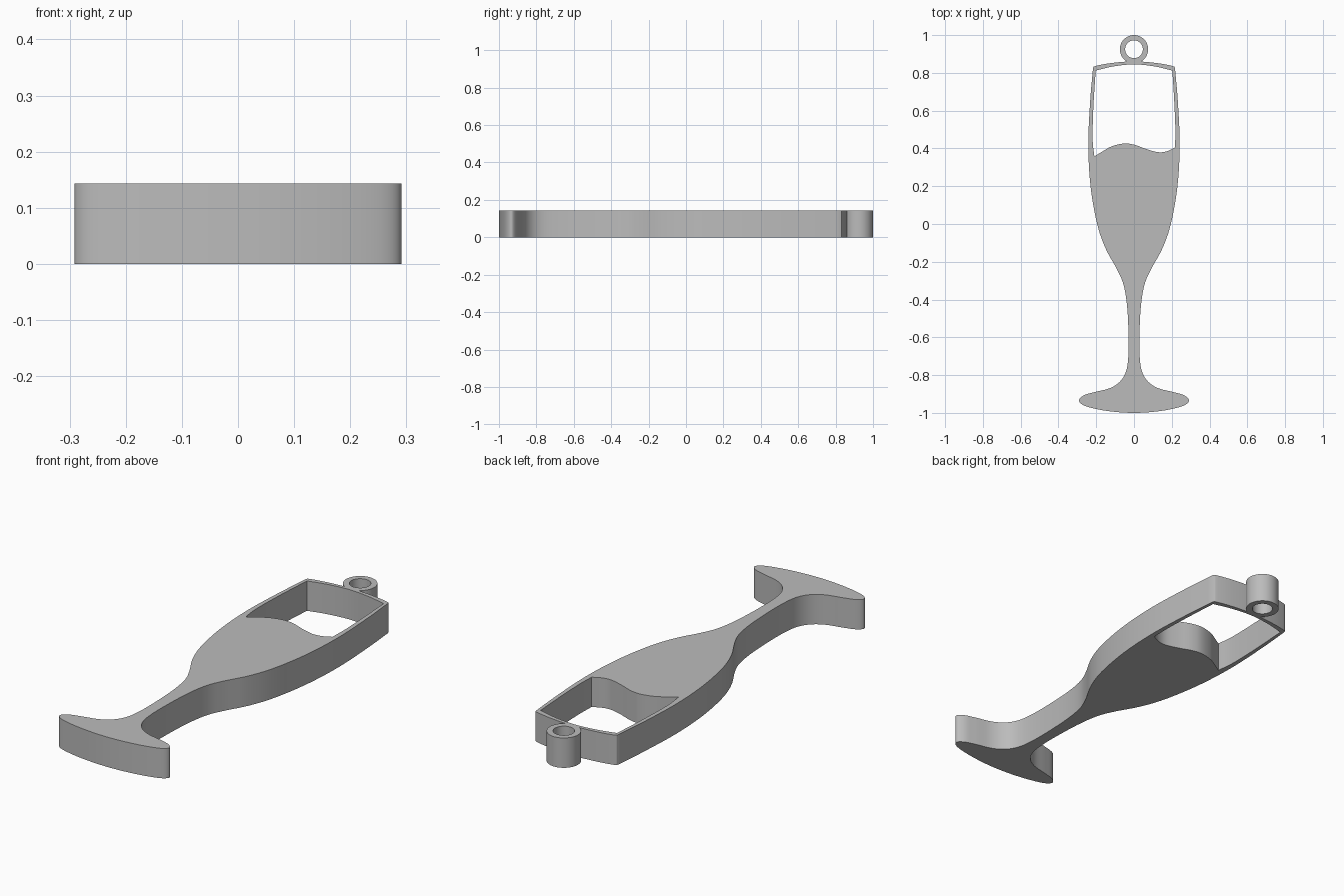
import bpy, bmesh, math
from mathutils import Vector

cube = bpy.data.objects.get("Cube")
if cube:
    bpy.data.objects.remove(cube, do_unlink=True)

HEIGHT = 0.143

grey = bpy.data.materials.new("plain grey")
grey.use_nodes = True
grey.diffuse_color = (0.5, 0.5, 0.5, 1)
grey.node_tree.nodes["Principled BSDF"].inputs["Base Color"].default_value = (0.5, 0.5, 0.5, 1)


def smooth(points, steps=6):
    """Smooth path through the points, without its last point."""
    p = [Vector(q) for q in points]
    p = [2 * p[0] - p[1]] + p + [2 * p[-1] - p[-2]]
    path = []
    for a, b, c, d in zip(p, p[1:], p[2:], p[3:]):
        for i in range(steps):
            t = i / steps
            path.append(0.5 * (2 * b + (c - a) * t + (2 * a - 5 * b + 4 * c - d) * t ** 2
                               + (3 * b - a - 3 * c + d) * t ** 3))
    return path


def circle(x, y, radius, count=48):
    return [(x + radius * math.cos(math.tau * i / count),
             y + radius * math.sin(math.tau * i / count)) for i in range(count)]


def mirrored(points):
    return [(-x, y) for x, y in reversed(points)]


def plate(name, loops):
    """Flat extruded part: first loop is the outline, the others are holes."""
    curve = bpy.data.curves.new(name + " profile", 'CURVE')
    curve.dimensions = '2D'
    curve.fill_mode = 'BOTH'
    curve.extrude = HEIGHT / 2
    for loop in loops:
        spline = curve.splines.new('POLY')
        spline.points.add(len(loop) - 1)
        for point, (x, y) in zip(spline.points, loop):
            point.co = (x, y, 0, 1)
        spline.use_cyclic_u = True
    helper = bpy.data.objects.new(name + " helper", curve)
    bpy.context.collection.objects.link(helper)
    bpy.context.view_layer.update()
    graph = bpy.context.evaluated_depsgraph_get()
    mesh = bpy.data.meshes.new_from_object(helper.evaluated_get(graph))
    bpy.data.objects.remove(helper, do_unlink=True)

    # Weld caps to walls and stand the part on the ground
    bm = bmesh.new()
    bm.from_mesh(mesh)
    bmesh.ops.remove_doubles(bm, verts=bm.verts, dist=0.0002)
    bmesh.ops.translate(bm, verts=bm.verts, vec=(0, 0, HEIGHT / 2))
    bmesh.ops.recalc_face_normals(bm, faces=bm.faces)
    bm.to_mesh(mesh)
    bm.free()
    mesh.materials.clear()
    mesh.materials.append(grey)
    obj = bpy.data.objects.new(name, mesh)
    bpy.context.collection.objects.link(obj)
    bpy.ops.object.select_all(action='DESELECT')
    obj.select_set(True)
    bpy.context.view_layer.objects.active = obj
    bpy.ops.object.shade_smooth_by_angle(angle=math.radians(35))


# Right half of the glass, from rim corner down to the foot
side = [(0.217, 0.825), (0.232, 0.65), (0.242, 0.42), (0.23, 0.2), (0.195, 0),
        (0.15, -0.13), (0.09, -0.24), (0.056, -0.32), (0.037, -0.43), (0.029, -0.58),
        (0.03, -0.7), (0.042, -0.78), (0.075, -0.835), (0.13, -0.87), (0.21, -0.89),
        (0.265, -0.907), (0.291, -0.935), (0.255, -0.965), (0.14, -0.99)]
rim = [(-0.217, 0.825), (-0.205, 0.836), (-0.12, 0.852), (0, 0.861)]
outline = smooth(side + [(0, -1)] + mirrored(side)) + smooth(rim + mirrored(rim[:-1]))

# Empty upper part of the bowl, bounded below by the wavy drink surface
opening = (smooth([(-0.203, 0.812), (-0.11, 0.834), (0, 0.845), (0.11, 0.834), (0.203, 0.812)])
           + smooth([(0.203, 0.812), (0.213, 0.65), (0.219, 0.5), (0.217, 0.405)])
           + smooth([(0.217, 0.405), (0.175, 0.385), (0.13, 0.38), (0.07, 0.395), (0, 0.42),
                     (-0.055, 0.426), (-0.12, 0.41), (-0.17, 0.382), (-0.21, 0.358)])
           + smooth([(-0.21, 0.358), (-0.219, 0.45), (-0.215, 0.62), (-0.203, 0.812)]))

plate("glass_body", [outline, opening])
plate("hanging_ring", [circle(0, 0.925, 0.075), circle(0, 0.925, 0.047)])
